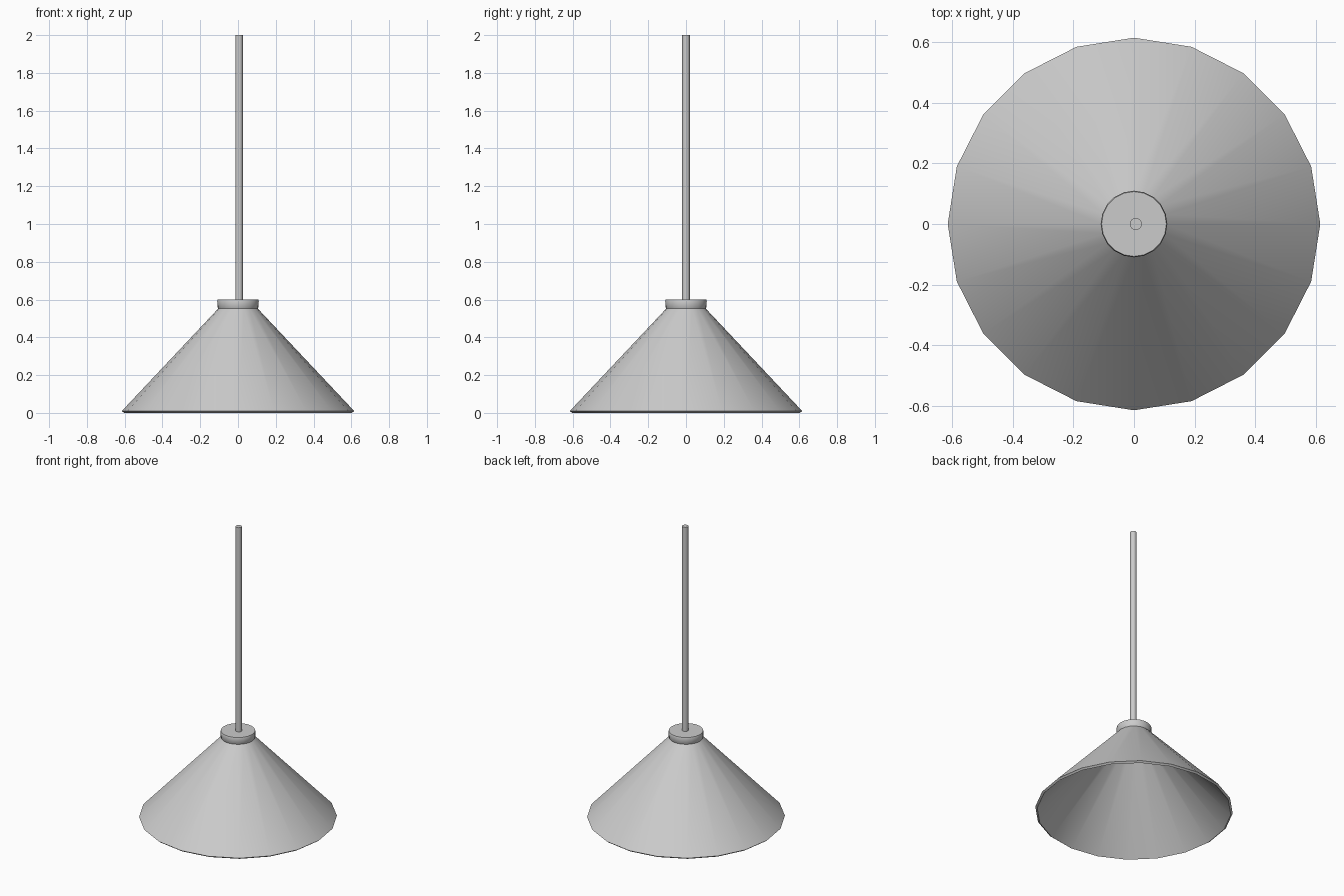
import bpy, bmesh, math

if "Cube" in bpy.data.objects:
    bpy.data.objects.remove(bpy.data.objects["Cube"])


def lathe(name, profile, sides, closed=False, x=0.0, start=0.0):
    """Revolve (radius, z) points around the vertical axis."""
    bm = bmesh.new()
    rings = []
    for r, z in profile:
        rings.append([bm.verts.new((x + r * math.cos(start + 2 * math.pi * i / sides),
                                    r * math.sin(start + 2 * math.pi * i / sides), z))
                      for i in range(sides)])
    pairs = list(zip(rings, rings[1:]))
    if closed:
        pairs.append((rings[-1], rings[0]))
    else:
        bm.faces.new(rings[0])
        bm.faces.new(rings[-1])
    for a, b in pairs:
        for i in range(sides):
            j = (i + 1) % sides
            bm.faces.new((a[i], a[j], b[j], b[i]))
    bmesh.ops.recalc_face_normals(bm, faces=bm.faces)
    mesh = bpy.data.meshes.new(name)
    bm.to_mesh(mesh)
    bm.free()
    obj = bpy.data.objects.new(name, mesh)
    bpy.context.collection.objects.link(obj)
    bpy.ops.object.select_all(action='DESELECT')
    obj.select_set(True)
    bpy.context.view_layer.objects.active = obj
    bpy.ops.object.shade_smooth_by_angle(angle=math.radians(35))
    return obj


# Thin hollow cone with a slanted rim
lathe("lamp_shade", [(0.615, 0.01), (0.104, 0.553), (0.094, 0.543), (0.603, 0.0)], 20, closed=True)

# Cap closing the top of the shade
lathe("shade_cap", [(0.10, 0.545), (0.107, 0.556), (0.11, 0.592), (0.107, 0.6)], 20)

# Hanging rod
lathe("hanging_rod", [(0.02, 0.57), (0.02, 2.0)], 20, x=0.006)
